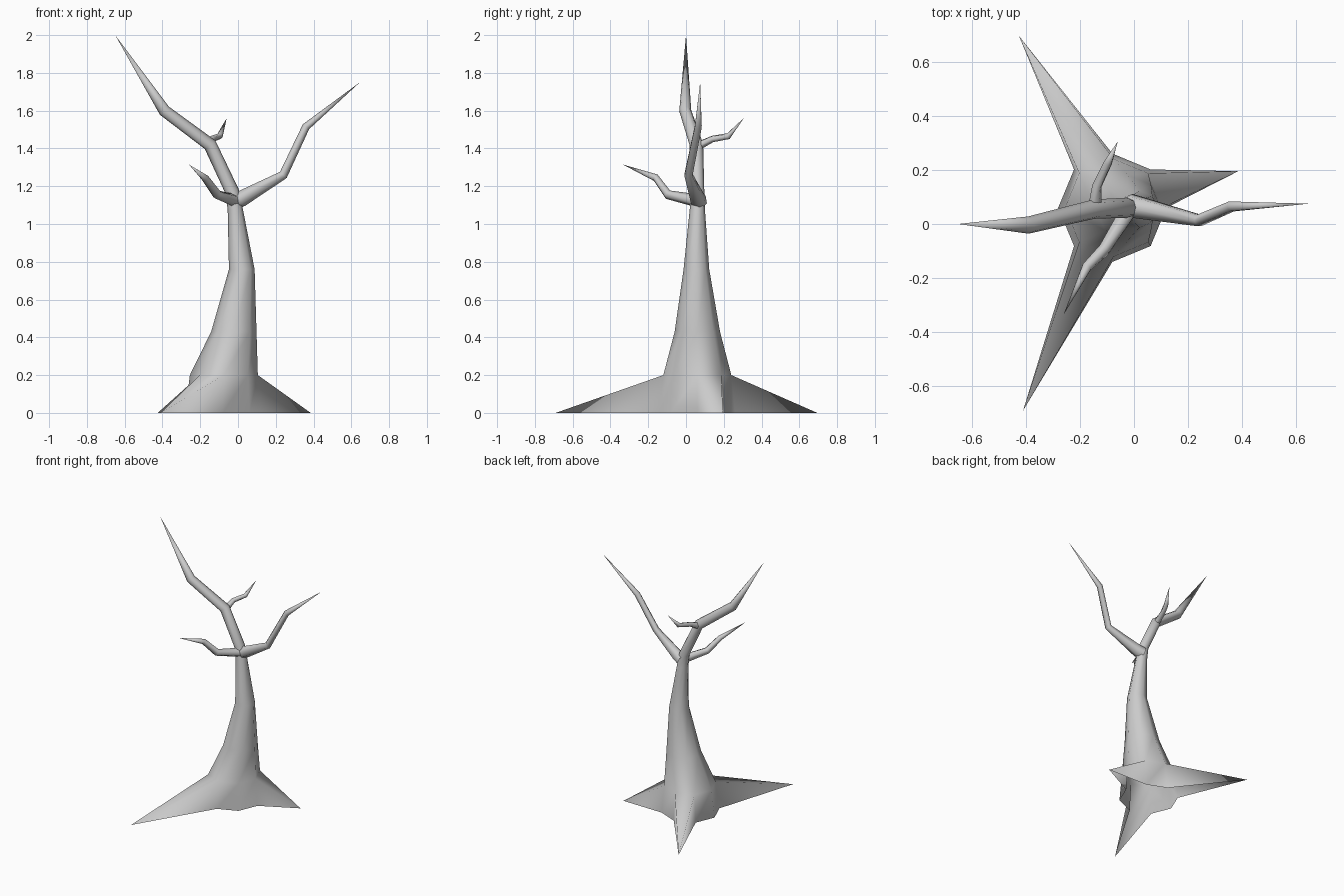
import bpy, bmesh, math
from mathutils import Vector

if "Cube" in bpy.data.objects:
    bpy.data.objects.remove(bpy.data.objects["Cube"])

Z = Vector((0, 0, 1))


def finish(bm, name):
    bmesh.ops.recalc_face_normals(bm, faces=bm.faces)
    for f in bm.faces:
        f.smooth = True
    me = bpy.data.meshes.new(name)
    bm.to_mesh(me)
    bm.free()
    ob = bpy.data.objects.new(name, me)
    bpy.context.collection.objects.link(ob)
    return ob


def loft(bm, path, sides, flat_below=-1.0):
    """Tapered tube through (x, y, z, radius) points, ending in a tip."""
    pts = [Vector(p[:3]) for p in path]
    rings = []
    for i in range(len(pts) - 1):
        d = (pts[i + 1] - pts[i]).normalized()
        if i:
            d = (d + (pts[i] - pts[i - 1]).normalized()).normalized()
        if pts[i].z < flat_below:
            d = Z
        q = Z.rotation_difference(d)
        r = path[i][3]
        rings.append([bm.verts.new(pts[i] + q @ Vector((
            r * math.cos(math.tau * k / sides),
            r * math.sin(math.tau * k / sides), 0))) for k in range(sides)])
    for a, b in zip(rings, rings[1:]):
        for k in range(sides):
            n = (k + 1) % sides
            bm.faces.new((a[k], a[n], b[n], b[k]))
    tip = bm.verts.new(pts[-1])
    for k in range(sides):
        bm.faces.new((rings[-1][k], rings[-1][(k + 1) % sides], tip))
    return rings


# Trunk running into the tallest branch, open underneath
bm = bmesh.new()
rings = loft(bm, [(-0.08, 0.06, 0, 0.20), (-0.075, 0.06, 0.2, 0.18),
                  (-0.022, 0.06, 0.43, 0.12), (0.02, 0.055, 0.76, 0.068),
                  (-0.015, 0.06, 1.08, 0.04), (-0.03, 0.06, 1.17, 0.037),
                  (-0.148, 0.055, 1.42, 0.036), (-0.39, -0.004, 1.60, 0.032),
                  (-0.65, 0, 2.0, 0)], 8, flat_below=1.0)

# Roots: side panels of the base drawn out to points on the ground
for k, tip in ((0, (0.385, 0.195, 0)), (2, (-0.425, 0.695, 0)), (5, (-0.41, -0.69, 0))):
    lo, hi = rings[0], rings[1]
    n = k + 1
    quad = [lo[k], lo[n], hi[n], hi[k]]
    bm.faces.remove(bm.faces.get(quad))
    bm.edges.remove(bm.edges.get((lo[k], lo[n])))
    t = bm.verts.new(tip)
    for a, b in zip(quad[1:], quad[2:] + quad[:1]):
        bm.faces.new((a, b, t))
finish(bm, "trunk_and_roots")

# Side branches
branches = {
    "right_branch": [(-0.02, 0.07, 1.12, 0.045), (0.02, 0.06, 1.135, 0.043),
                     (0.24, 0.013, 1.26, 0.024), (0.36, 0.065, 1.515, 0.021),
                     (0.645, 0.075, 1.75, 0)],
    "front_branch": [(-0.02, 0.05, 1.125, 0.034), (-0.11, -0.095, 1.155, 0.025),
                     (-0.175, -0.16, 1.245, 0.02), (-0.26, -0.335, 1.315, 0)],
    "back_branch": [(-0.145, 0.06, 1.41, 0.025), (-0.137, 0.14, 1.45, 0.018),
                    (-0.097, 0.225, 1.465, 0.017), (-0.06, 0.305, 1.56, 0)],
}
for name, path in branches.items():
    bm = bmesh.new()
    loft(bm, path, 6)
    finish(bm, name)
